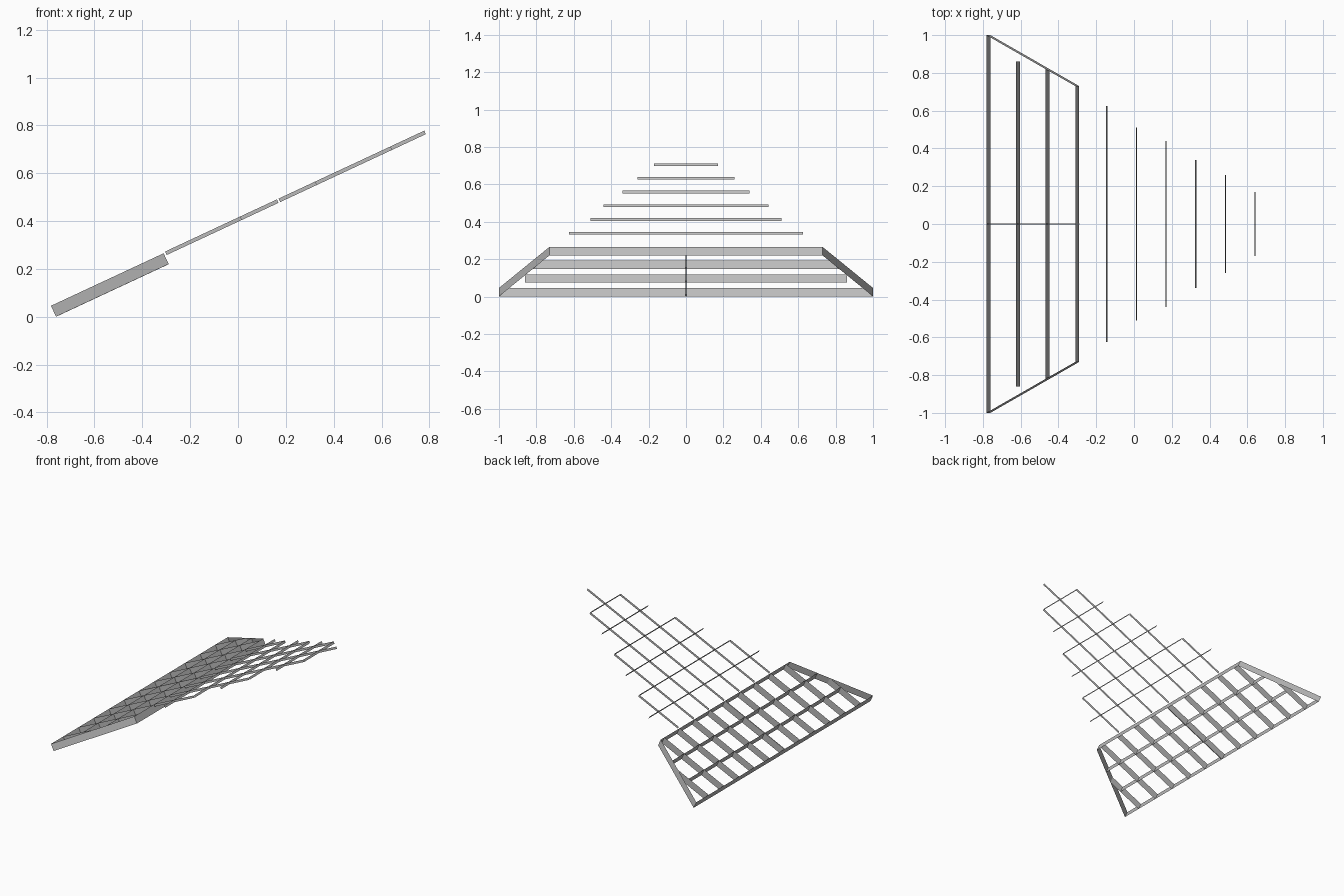
import bpy, bmesh, math
from mathutils import Matrix, Vector

if "Cube" in bpy.data.objects:
    bpy.data.objects.remove(bpy.data.objects["Cube"], do_unlink=True)

# One grey for the whole lattice
grey = bpy.data.materials.new("matte_grey")
grey.use_nodes = True
colour = (0.5, 0.5, 0.5, 1)
grey.diffuse_color = colour
grey.node_tree.nodes["Principled BSDF"].inputs["Base Color"].default_value = colour

# Local frame: x runs up the slope, y across, z out of the sloping plane
PITCH = math.radians(25)
FRAME = Matrix.Translation((-0.782, 0, 0.046)) @ Matrix.Rotation(-PITCH, 4, 'Y')
DEEP = (-0.05, 0.0)
THIN = (-0.012, 0.004)
BAY = 0.157 / math.cos(PITCH)      # distance between cross slats
RIB_GAP = 0.172                    # distance between ribs
UPPER_START = 3 * BAY + 0.009      # the upper lattice begins just past the frame


def add_object(name, bm):
    bm.transform(FRAME)
    mesh = bpy.data.meshes.new(name)
    bm.to_mesh(mesh)
    bm.free()
    mesh.materials.append(grey)
    bpy.context.collection.objects.link(bpy.data.objects.new(name, mesh))


def strip(name, start, end, depth):
    """Sheet standing on the slope along the line from start to end."""
    bm = bmesh.new()
    low, high = depth
    corners = [(start, low), (end, low), (end, high), (start, high)]
    bm.faces.new([bm.verts.new((p[0], p[1], h)) for p, h in corners])
    add_object(name, bm)


# Cross slats of the lower frame
top = 3 * BAY
for i, half in enumerate([1.0, 0.86, 0.82, 0.73]):
    strip("frame_cross_slat", (i * BAY, -half), (i * BAY, half), DEEP)

# Thin cross slats above it
for i, half in enumerate([0.625, 0.51, 0.44, 0.34, 0.26, 0.17]):
    s = UPPER_START + (i + 1) * BAY
    strip("upper_cross_slat", (s, -half), (s, half), THIN)

# Slanted sides of the lower frame
for side in (-1, 1):
    strip("frame_side", (0, side), (top, side * 0.73), DEEP)

# Solid centre beam of the lower frame
beam = bmesh.new()
bmesh.ops.create_cube(beam, size=1)
bmesh.ops.scale(beam, vec=(top, 0.006, 0.05), verts=beam.verts)
bmesh.ops.translate(beam, vec=(top / 2, 0, -0.0255), verts=beam.verts)
add_object("centre_beam", beam)

# Ribs up the slope, shorter towards the sides, with a joint in the upper run
joint = 6.05 * BAY
for k in range(-5, 6):
    y = k * RIB_GAP
    if k:
        to_side = (1 - abs(y)) / 0.27 * top
        strip("frame_rib", (0, y), (min(top, to_side), y), DEEP)
    reach = 1.724 if k == 0 else UPPER_START + (8 - 2 * abs(k)) * BAY
    if reach > UPPER_START:
        strip("upper_rib", (UPPER_START, y), (min(reach, joint - 0.004), y), THIN)
    if reach > joint:
        strip("upper_rib_extension", (joint + 0.004, y), (reach, y), THIN)
